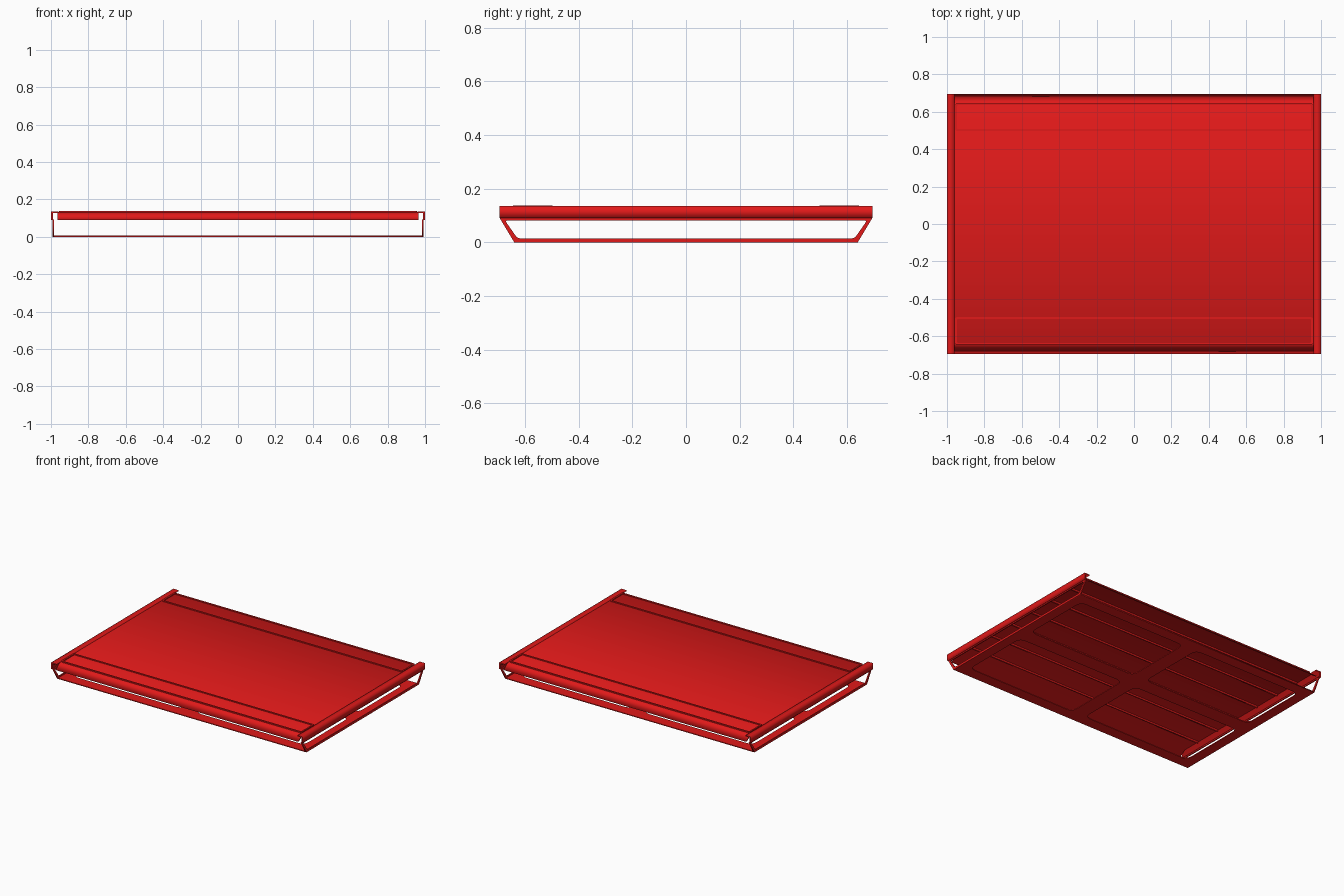
import bpy, math
from mathutils import Matrix, Vector

if "Cube" in bpy.data.objects:
    bpy.data.objects.remove(bpy.data.objects["Cube"])

red = bpy.data.materials.new("red_plastic")
red.diffuse_color = (0.75, 0.01, 0.01, 1)
red.use_nodes = True
red.node_tree.nodes["Principled BSDF"].inputs["Base Color"].default_value = red.diffuse_color

# local axes for panels: flat, facing x (local xy -> yz), facing y (local xy -> xz)
FLAT = Matrix.Identity(4)
FACE_X = Matrix(((0, 0, 1, 0), (1, 0, 0, 0), (0, 1, 0, 0), (0, 0, 0, 1)))
FACE_Y = Matrix(((1, 0, 0, 0), (0, 0, -1, 0), (0, 1, 0, 0), (0, 0, 0, 1)))


def rounded(pts, r, n=5):
    """Round the corners of a convex polygon."""
    out = []
    for i, p in enumerate(pts):
        p = Vector(p)
        a = (Vector(pts[i - 1]) - p).normalized() * r
        b = (Vector(pts[(i + 1) % len(pts)]) - p).normalized() * r
        for k in range(n + 1):
            t = k / n
            out.append(p + a * (1 - t) ** 2 + b * t ** 2)
    return out


def rect(x0, x1, y0, y1):
    return [(x0, y0), (x1, y0), (x1, y1), (x0, y1)]


def panel(name, loops, thick, axes=FLAT, loc=(0, 0, 0)):
    """Flat plate from an outline plus holes, centred on its thickness."""
    cu = bpy.data.curves.new(name, 'CURVE')
    cu.dimensions = '2D'
    cu.fill_mode = 'BOTH'
    cu.extrude = thick / 2
    for loop in loops:
        s = cu.splines.new('POLY')
        s.points.add(len(loop) - 1)
        for pt, co in zip(s.points, loop):
            pt.co = (co[0], co[1], 0, 1)
        s.use_cyclic_u = True
    ob = bpy.data.objects.new(name, cu)
    bpy.context.collection.objects.link(ob)
    ob.matrix_world = Matrix.Translation(loc) @ axes
    bpy.ops.object.select_all(action='DESELECT')
    ob.select_set(True)
    bpy.context.view_layer.objects.active = ob
    bpy.ops.object.convert(target='MESH')
    ob = bpy.context.object
    ob.data.materials.clear()
    ob.data.materials.append(red)
    return ob


# deck sheet with sloping front and back edges
half = [(0.64, 0.132), (0.695, 0.09), (0.685, 0.09), (0.635, 0.124)]
panel("deck", [half + [(-y, z) for y, z in reversed(half)]], 1.93, FACE_X)

# ribs under the deck
for i in range(6):
    y = -0.5 + 0.2 * i
    panel("deck_rib", [rect(-0.96, 0.96, 0.112, 0.126)], 0.008, FACE_Y, (0, y, 0))

# raised anti-slip beads
for s in (-1, 1):
    outer = rounded(rect(-0.957, 0.957, 0.498, 0.645), 0.012)
    inner = rounded(rect(-0.947, 0.947, 0.508, 0.635), 0.008)
    panel("deck_bead", [[(x, s * y) for x, y in l] for l in (outer, inner)],
          0.008, FLAT, (0, 0, 0.134))

for s in (-1, 1):
    # side rim, angle section
    rim = [(0.96, 0.135), (1, 0.135), (1, 0.09), (0.99, 0.09), (0.99, 0.127), (0.96, 0.127)]
    panel("side_rim", [[(s * x, z) for x, z in rim]], 1.39, FACE_Y)
    # side frame with slanted legs
    panel("side_frame", [
        [(-0.64, 0), (0.64, 0), (0.695, 0.092), (-0.695, 0.092)],
        rounded([(-0.628, 0.015), (0.628, 0.015), (0.675, 0.082), (-0.675, 0.082)], 0.012)],
        0.008, FACE_X, (s * 0.988, 0, 0))

# base sheet with four windows
windows = [rounded(rect(*sorted((sx * 0.055, sx * 0.92)), *sorted((sy * 0.055, sy * 0.56))), 0.05)
           for sx in (-1, 1) for sy in (-1, 1)]
panel("base_frame", [rect(-0.99, 0.99, -0.64, 0.64)] + windows, 0.006, FLAT, (0, 0, 0.003))
